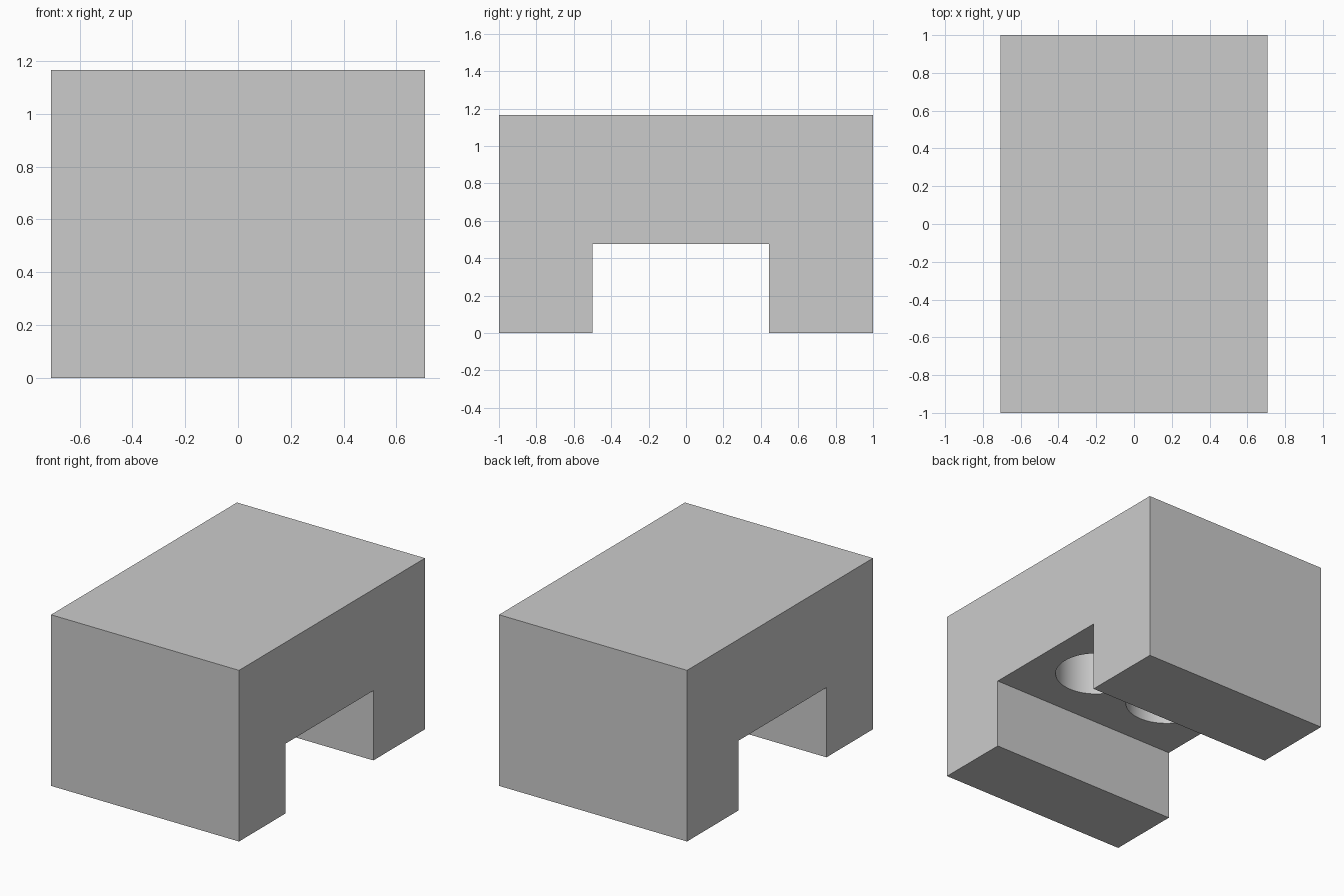
import bpy
import bmesh
from mathutils import Matrix

cube = bpy.data.objects.get("Cube")
if cube:
    bpy.data.objects.remove(cube, do_unlink=True)

HALF_X, HEIGHT = 0.708, 1.165
CHANNEL_FRONT, CHANNEL_BACK, CHANNEL_TOP = -0.5, 0.445, 0.475
HOLE_X, HOLE_RADIUS, HOLE_DEPTH = 0.29, 0.257, 0.5

grey = bpy.data.materials.new("light_grey")
grey.use_nodes = True
grey.diffuse_color = (0.6, 0.6, 0.6, 1)
grey.node_tree.nodes["Principled BSDF"].inputs["Base Color"].default_value = (0.6, 0.6, 0.6, 1)


def make_object(name, bm):
    bmesh.ops.recalc_face_normals(bm, faces=bm.faces)
    mesh = bpy.data.meshes.new(name)
    bm.to_mesh(mesh)
    bm.free()
    mesh.materials.append(grey)
    obj = bpy.data.objects.new(name, mesh)
    bpy.context.collection.objects.link(obj)
    return obj


# Block: bridge-shaped side profile extruded across the width
profile = [(-1, 0), (CHANNEL_FRONT, 0), (CHANNEL_FRONT, CHANNEL_TOP),
           (CHANNEL_BACK, CHANNEL_TOP), (CHANNEL_BACK, 0),
           (1, 0), (1, HEIGHT), (-1, HEIGHT)]
bm = bmesh.new()
face = bm.faces.new([bm.verts.new((-HALF_X, y, z)) for y, z in profile])
swept = bmesh.ops.extrude_face_region(bm, geom=[face])["geom"]
bmesh.ops.translate(bm, vec=(2 * HALF_X, 0, 0),
                    verts=[v for v in swept if isinstance(v, bmesh.types.BMVert)])
block = make_object("bridge_block", bm)

# Cutter: two round blind holes in the channel ceiling
bm = bmesh.new()
overlap = 0.1
for x in (-HOLE_X, HOLE_X):
    centre = (x, (CHANNEL_FRONT + CHANNEL_BACK) / 2,
              CHANNEL_TOP + (HOLE_DEPTH - overlap) / 2)
    bmesh.ops.create_cone(bm, cap_ends=True, segments=64,
                          radius1=HOLE_RADIUS, radius2=HOLE_RADIUS,
                          depth=HOLE_DEPTH + overlap,
                          matrix=Matrix.Translation(centre))
cutter = make_object("hole_cutter", bm)
cutter.hide_render = True
cutter.hide_viewport = True

cut = block.modifiers.new("holes", "BOOLEAN")
cut.operation = "DIFFERENCE"
cut.solver = "EXACT"
cut.object = cutter

# Apply the cut, drop the cutter, then smooth only the round walls
bpy.ops.object.select_all(action="DESELECT")
block.select_set(True)
bpy.context.view_layer.objects.active = block
bpy.ops.object.modifier_apply(modifier=cut.name)
bpy.data.objects.remove(cutter, do_unlink=True)
bpy.ops.object.shade_smooth_by_angle()
